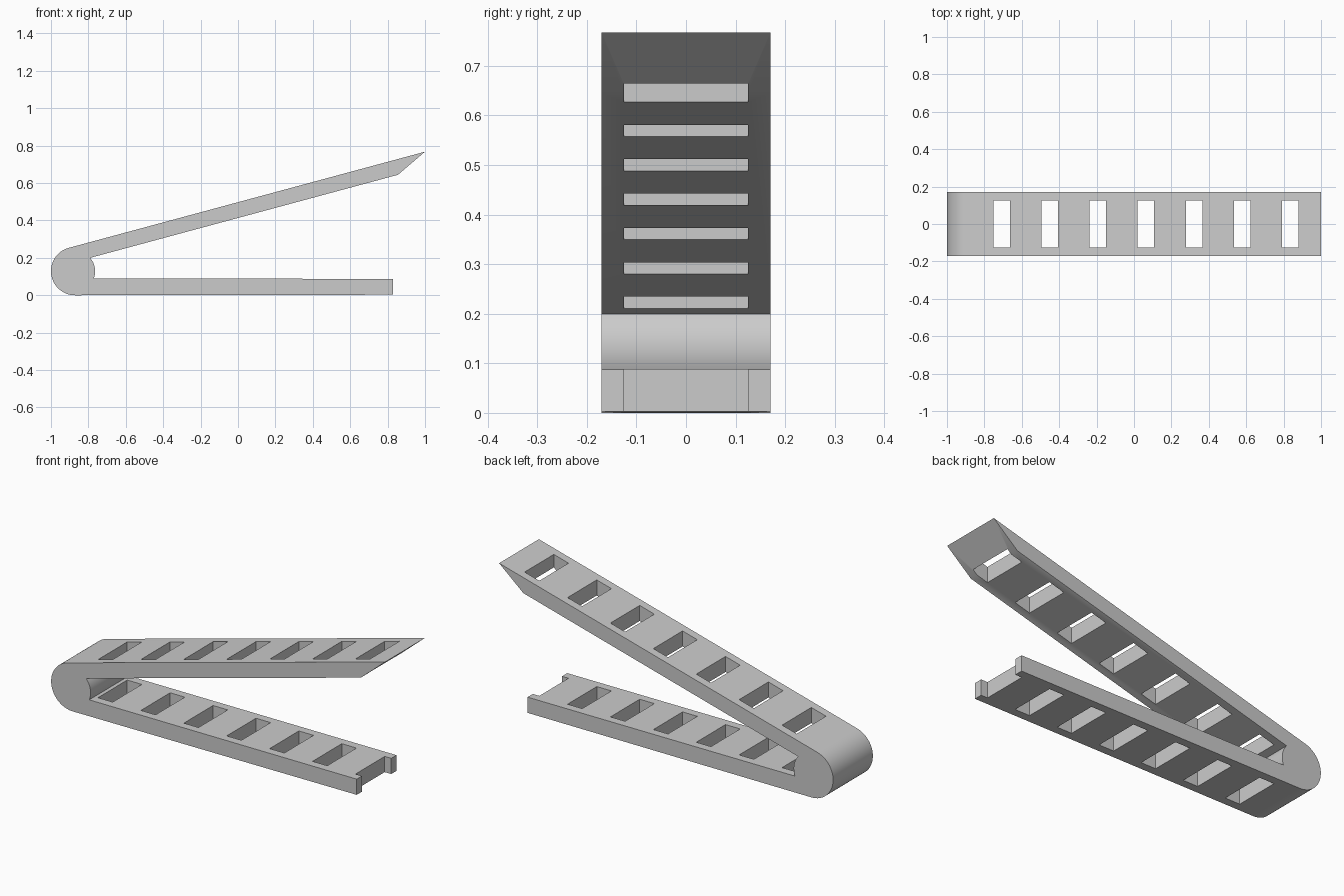
import bpy
import bmesh
from math import cos, sin, radians, tan

if "Cube" in bpy.data.objects:
    bpy.data.objects.remove(bpy.data.objects["Cube"], do_unlink=True)

HALF_WIDTH = 0.17
HINGE_X, HINGE_Z = -0.871, 0.129
OUTER_R, INNER_R = 0.129, 0.107
SLOPE = tan(radians(15.1))

grey = bpy.data.materials.new("plain grey")
grey.use_nodes = True
grey.diffuse_color = (0.6, 0.6, 0.6, 1)
grey.node_tree.nodes["Principled BSDF"].inputs["Base Color"].default_value = (0.6, 0.6, 0.6, 1)


def arc(radius, start, end, steps):
    angles = [radians(start + (end - start) * i / steps) for i in range(steps + 1)]
    return [(HINGE_X + radius * cos(a), HINGE_Z + radius * sin(a)) for a in angles]


def extrude_profile(name, points, half_width):
    """Extrude an x-z outline symmetrically along y."""
    bm = bmesh.new()
    face = bm.faces.new([bm.verts.new((x, -half_width, z)) for x, z in points])
    result = bmesh.ops.extrude_face_region(bm, geom=[face])
    moved = [v for v in result["geom"] if isinstance(v, bmesh.types.BMVert)]
    bmesh.ops.translate(bm, verts=moved, vec=(0, 2 * half_width, 0))
    bmesh.ops.recalc_face_normals(bm, faces=bm.faces)
    mesh = bpy.data.meshes.new(name)
    bm.to_mesh(mesh)
    bm.free()
    mesh.materials.append(grey)
    obj = bpy.data.objects.new(name, mesh)
    bpy.context.collection.objects.link(obj)
    return obj


# Folded clip: rounded hinge, flat lower arm and rising, pointed upper arm
outer = arc(OUTER_R, 105.1, 270, 40)
inner = arc(INNER_R, -22, 41.5, 16)
lower_arm = [(0.83, 0.003), (0.83, 0.088)]
tip_z = outer[0][1] + SLOPE * (1 - outer[0][0])
upper_arm = [(0.855, inner[-1][1] + SLOPE * (0.855 - inner[-1][0])), (1, tip_z)]
clip = extrude_profile("folded_clip", outer + lower_arm + inner + upper_arm, HALF_WIDTH)

# Vertical slots through both arms; the last one notches the lower arm's end
for i in range(7):
    x = -0.707 + 0.257 * i
    outline = [(x - 0.044, -0.2), (x + 0.044, -0.2), (x + 0.044, 1), (x - 0.044, 1)]
    cutter = extrude_profile("slot_cutter", outline, 0.125)
    cutter.hide_render = True
    cut = clip.modifiers.new("slot", "BOOLEAN")
    cut.operation = "DIFFERENCE"
    cut.solver = "EXACT"
    cut.object = cutter

# Bake the cuts and drop the cutters
bpy.context.view_layer.update()
evaluated = clip.evaluated_get(bpy.context.evaluated_depsgraph_get())
finished = bpy.data.meshes.new_from_object(evaluated)
clip.modifiers.clear()
clip.data = finished
for obj in list(bpy.data.objects):
    if obj.name.startswith("slot_cutter"):
        bpy.data.objects.remove(obj, do_unlink=True)

# Smooth hinge, crisp edges
bpy.ops.object.select_all(action="DESELECT")
clip.select_set(True)
bpy.context.view_layer.objects.active = clip
bpy.ops.object.shade_smooth_by_angle(angle=radians(30))
